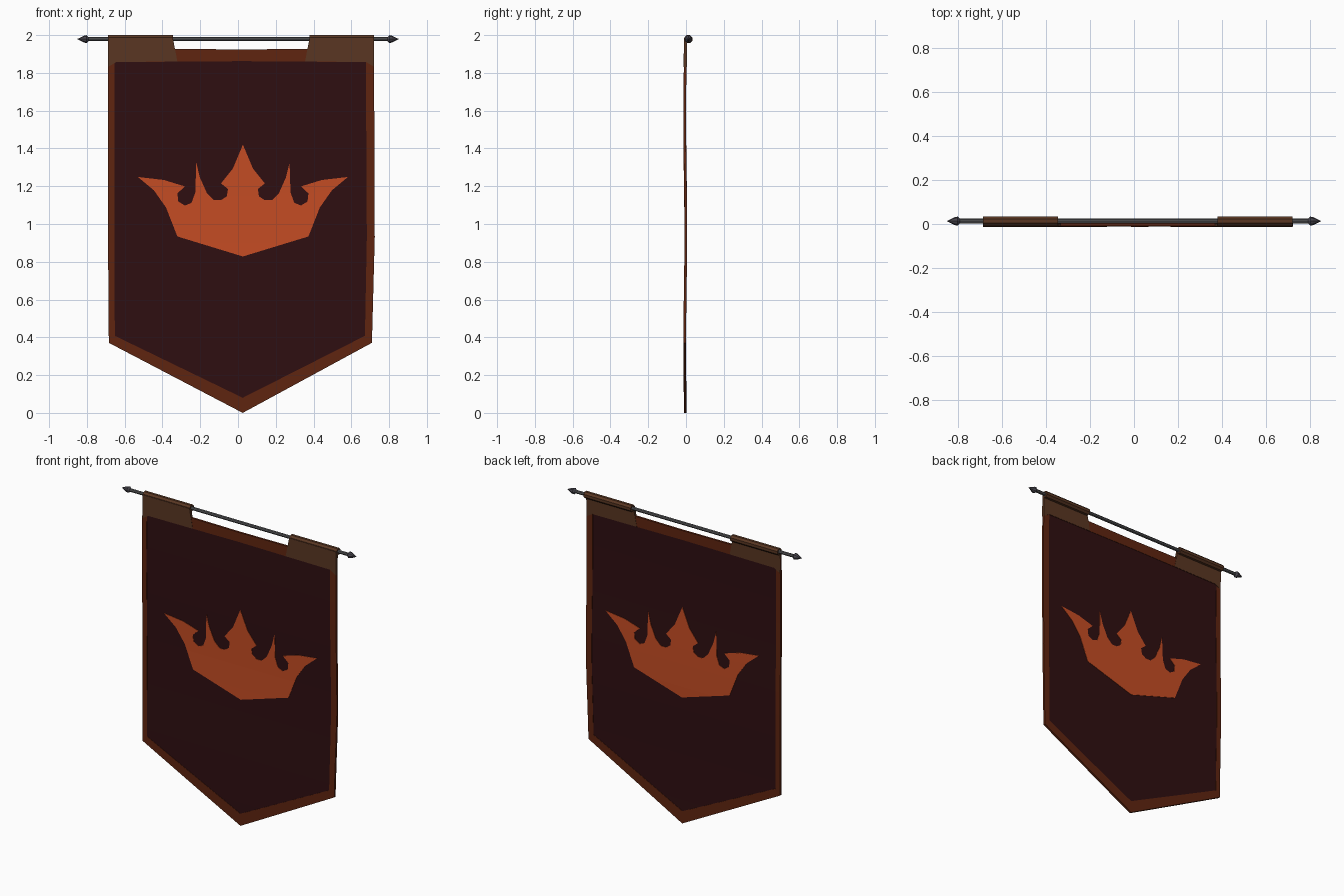
import bpy, bmesh, math
from mathutils import Vector, Matrix

if "Cube" in bpy.data.objects:
    bpy.data.objects.remove(bpy.data.objects["Cube"])

CX = 0.02          # cloth centre line
ROD_Y, ROD_Z = 0.013, 1.979


def material(name, rgb):
    m = bpy.data.materials.new(name)
    m.diffuse_color = (*rgb, 1)
    m.use_nodes = True
    m.node_tree.nodes["Principled BSDF"].inputs["Base Color"].default_value = m.diffuse_color
    return m


MAROON = material("dark maroon cloth", (0.028, 0.0045, 0.0055))
RUST = material("rust trim", (0.115, 0.018, 0.005))
ORANGE = material("orange emblem", (0.56, 0.073, 0.017))
BROWN = material("brown leather", (0.10, 0.037, 0.016))
STEEL = material("grey steel", (0.10, 0.10, 0.105))
DARK = material("dark steel", (0.065, 0.06, 0.075))


def finish(bm, name, mat):
    bmesh.ops.recalc_face_normals(bm, faces=bm.faces)
    me = bpy.data.meshes.new(name)
    bm.to_mesh(me)
    bm.free()
    ob = bpy.data.objects.new(name, me)
    me.materials.append(mat)
    bpy.context.collection.objects.link(ob)
    return ob


def wave(z):
    """Gentle forward and back ripple of the hanging cloth."""
    return 0.003 * math.sin(z * 5.2 - 3.4)


def cloth(name, polys, front, back, mat):
    """Thin plate from flat (x, z) polygons, cut into rows and rippled."""
    bm = bmesh.new()
    for poly in polys:
        bm.faces.new([bm.verts.new((x, front, z)) for x, z in poly])
    bmesh.ops.remove_doubles(bm, verts=bm.verts, dist=1e-5)
    res = bmesh.ops.extrude_face_region(bm, geom=bm.faces[:], use_keep_orig=True)
    for v in res["geom"]:
        if isinstance(v, bmesh.types.BMVert):
            v.co.y = back
    bmesh.ops.triangulate(bm, faces=bm.faces[:])
    for i in range(1, 14):
        bmesh.ops.bisect_plane(bm, geom=bm.verts[:] + bm.edges[:] + bm.faces[:],
                               plane_co=(0, 0, i * 0.15), plane_no=(0, 0, 1))
    for v in bm.verts:
        v.co.y += wave(v.co.z)
    return finish(bm, name, mat)


# Cloth panel and its trim
outer = [(-0.688, 1.93), (-0.688, 0.90), (-0.684, 0.371), (0.025, 0.0),
         (0.709, 0.371), (0.724, 0.93), (0.72, 1.93), (0.02, 1.924)]
inner = [(-0.655, 1.857), (-0.655, 0.90), (-0.652, 0.408), (0.025, 0.08),
         (0.672, 0.408), (0.682, 0.93), (0.677, 1.857), (0.02, 1.862)]
cloth("cloth_panel", [inner], -0.009, 0.001, MAROON)
n = len(outer)
ring = [[outer[i], outer[(i + 1) % n], inner[(i + 1) % n], inner[i]] for i in range(n)]
cloth("cloth_trim", ring, -0.011, 0.003, RUST)

# Crown emblem, half outline mirrored, showing on both sides
half = [(0.053, 1.294), (0.116, 1.215), (0.079, 1.185), (0.085, 1.147),
        (0.116, 1.126), (0.153, 1.126), (0.19, 1.162), (0.228, 1.247),
        (0.247, 1.325), (0.252, 1.167), (0.272, 1.112), (0.307, 1.098),
        (0.342, 1.119), (0.347, 1.162), (0.307, 1.199), (0.418, 1.233),
        (0.556, 1.249), (0.471, 1.178), (0.407, 1.087), (0.347, 0.934)]
crown = ([(0, 1.42)] + half + [(0, 0.828)] + [(-x, z) for x, z in reversed(half)])
cloth("crown_emblem", [[(x + 0.026, z) for x, z in crown]], -0.0115, 0.0035, ORANGE)

# Hanging tabs: a plate over each top corner and a loop round the rod
for side, label in ((-1, "left"), (1, "right")):
    edge = 0.704
    tab = [(edge, 1.985), (0.362, 1.985), (0.338, 1.86), (0.66, 1.858), (edge, 1.832)]
    cloth(label + "_tab", [[(CX - 0.003 + side * x, z) for x, z in tab]], -0.0125, 0.0045, BROWN)
    bm = bmesh.new()
    bmesh.ops.create_cone(bm, cap_ends=True, segments=8, radius1=0.0227, radius2=0.0227,
                          depth=edge - 0.362,
                          matrix=Matrix.Translation((CX - 0.003 + side * (edge + 0.362) / 2, ROD_Y, ROD_Z))
                          @ Matrix.Rotation(math.pi / 2, 4, 'Y')
                          @ Matrix.Rotation(math.pi / 8, 4, 'Z'))
    finish(bm, label + "_tab_loop", BROWN)


def lathe_x(name, profile, mat, sides=8):
    """Turned part about the rod axis, profile is (x, radius)."""
    bm = bmesh.new()
    rings = []
    for x, r in profile:
        rings.append([bm.verts.new((x, ROD_Y + r * math.cos(2 * math.pi * k / sides),
                                    ROD_Z + r * math.sin(2 * math.pi * k / sides)))
                      for k in range(sides)])
    for a, b in zip(rings, rings[1:]):
        for k in range(sides):
            j = (k + 1) % sides
            bm.faces.new((a[k], a[j], b[j], b[k]))
    bm.faces.new(rings[0])
    bm.faces.new(rings[-1])
    return finish(bm, name, mat)


# Rod with pointed ends
lathe_x("rod", [(-0.80, 0.011), (0.80, 0.011)], STEEL)
for side, label in ((-1, "left"), (1, "right")):
    lathe_x(label + "_rod_tip",
            [(side * 0.792, 0.011), (side * 0.802, 0.021), (side * 0.815, 0.018), (side * 0.85, 0.001)], DARK)
